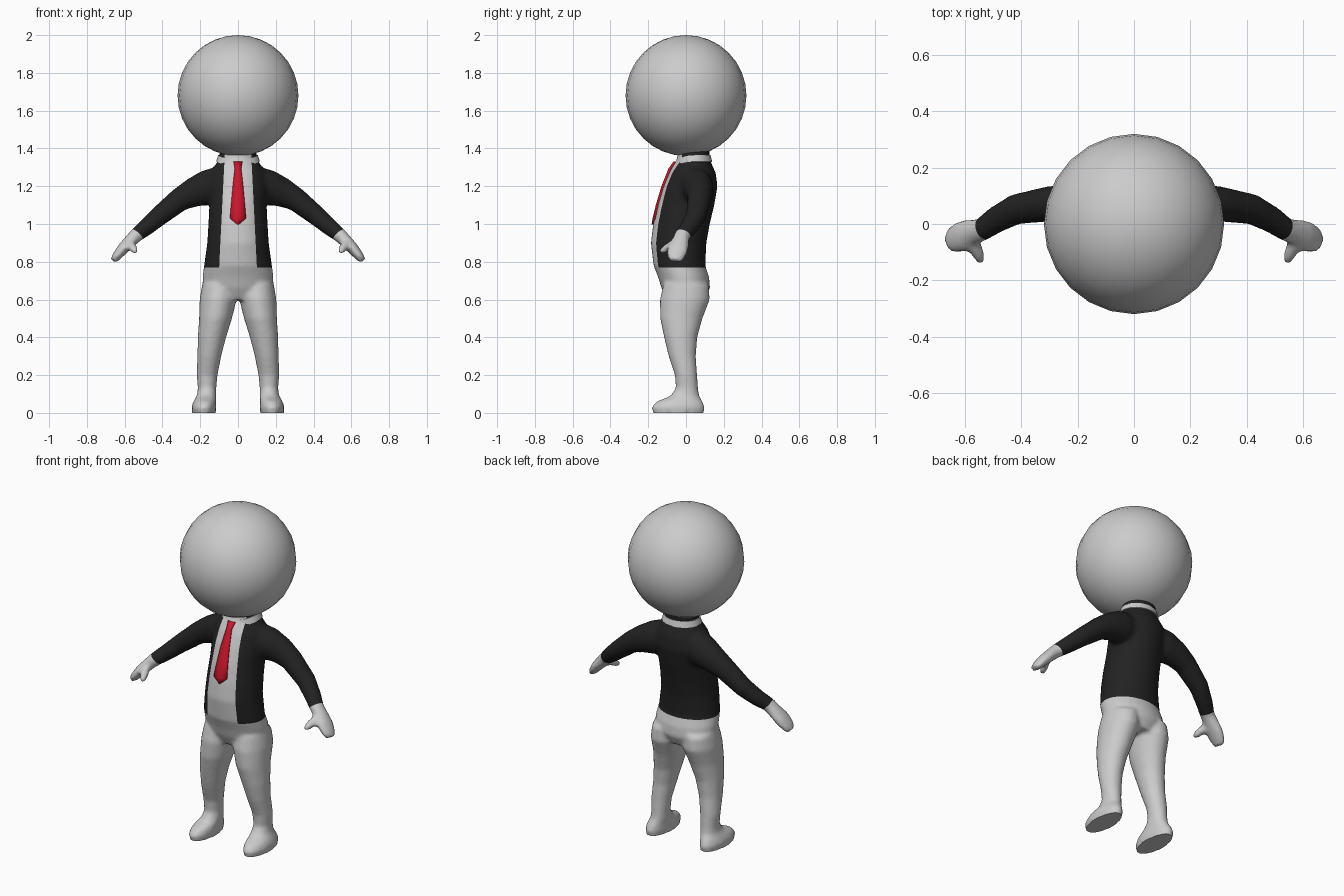
import bpy, bmesh, math
from mathutils import Vector

if "Cube" in bpy.data.objects:
    bpy.data.objects.remove(bpy.data.objects["Cube"])


def material(name, rgb):
    m = bpy.data.materials.new(name)
    m.diffuse_color = (*rgb, 1)
    m.use_nodes = True
    m.node_tree.nodes["Principled BSDF"].inputs["Base Color"].default_value = m.diffuse_color
    return m


GREY = material("light_grey", (0.6, 0.6, 0.6))
BLACK = material("jacket_black", (0.016, 0.016, 0.016))
RED = material("tie_red", (0.62, 0.008, 0.025))


def make_object(name, bm, mats):
    me = bpy.data.meshes.new(name)
    bm.to_mesh(me)
    bm.free()
    for m in mats:
        me.materials.append(m)
    ob = bpy.data.objects.new(name, me)
    bpy.context.collection.objects.link(ob)
    return ob


def smooth(ob, angle):
    bpy.ops.object.select_all(action='DESELECT')
    ob.select_set(True)
    bpy.context.view_layer.objects.active = ob
    bpy.ops.object.shade_smooth_by_angle(angle=math.radians(angle))


def loft(bm, rings, n=32):
    """Closed tube through rings of (centre, axis_a, axis_b)."""
    loops = []
    for c, a, b in rings:
        loops.append([bm.verts.new(c + a * math.cos(t) + b * math.sin(t))
                      for t in (2 * math.pi * i / n for i in range(n))])
    for l0, l1 in zip(loops, loops[1:]):
        for i in range(n):
            j = (i + 1) % n
            bm.faces.new((l0[i], l0[j], l1[j], l1[i]))
    bm.faces.new(loops[0][::-1])
    bm.faces.new(loops[-1])


def flat_rings(rows):
    """Horizontal rings from (z, x, y, rx, ry)."""
    return [(Vector((x, y, z)), Vector((rx, 0, 0)), Vector((0, ry, 0)))
            for z, x, y, rx, ry in rows]


def path_rings(rows, side, across):
    """Rings square to a path, from (x, y, z, width, thickness)."""
    pts = [Vector((side * r[0], r[1], r[2])) for r in rows]
    out = []
    for i, (p, r) in enumerate(zip(pts, rows)):
        t = (pts[min(i + 1, len(pts) - 1)] - pts[max(i - 1, 0)]).normalized()
        u = (across - t * across.dot(t)).normalized()
        out.append((p, u * r[3], t.cross(u) * r[4]))
    return out


# Torso and neck: z, half width, front y, back y
TORSO = [(0.60, 0.13, -0.10, 0.10), (0.66, 0.185, -0.13, 0.128),
         (0.72, 0.188, -0.148, 0.122), (0.78, 0.18, -0.172, 0.102),
         (0.90, 0.163, -0.186, 0.108), (1.0, 0.157, -0.174, 0.126),
         (1.1, 0.152, -0.152, 0.15), (1.2, 0.16, -0.12, 0.167),
         (1.27, 0.15, -0.09, 0.158), (1.31, 0.122, -0.068, 0.14),
         (1.345, 0.1, -0.047, 0.125), (1.42, 0.097, -0.045, 0.125)]
# Leg and foot: z, x, y, rx, ry
LEG = [(0.0, 0.18, -0.04, 0.062, 0.135), (0.03, 0.181, -0.042, 0.066, 0.142),
       (0.06, 0.176, -0.034, 0.06, 0.122), (0.09, 0.166, -0.006, 0.052, 0.076),
       (0.13, 0.164, 0.005, 0.049, 0.059), (0.2, 0.163, 0.0, 0.055, 0.059),
       (0.3, 0.152, -0.02, 0.063, 0.072), (0.4, 0.138, -0.028, 0.075, 0.088),
       (0.5, 0.119, -0.025, 0.087, 0.112), (0.6, 0.105, -0.006, 0.098, 0.132),
       (0.68, 0.1, 0.0, 0.09, 0.12)]
# Arm, hand and thumb: x, y, z, width, thickness
ARM = [(0.08, 0.04, 1.21, 0.09, 0.1), (0.17, 0.065, 1.19, 0.082, 0.093),
       (0.24, 0.073, 1.165, 0.07, 0.077), (0.31, 0.07, 1.128, 0.062, 0.062),
       (0.42, 0.052, 1.04, 0.054, 0.052), (0.49, 0.015, 0.98, 0.047, 0.045),
       (0.54, -0.02, 0.94, 0.041, 0.038), (0.575, -0.03, 0.905, 0.046, 0.034),
       (0.61, -0.043, 0.868, 0.056, 0.031), (0.64, -0.053, 0.832, 0.049, 0.025),
       (0.66, -0.06, 0.806, 0.034, 0.018)]
THUMB = [(0.585, -0.035, 0.905, 0.028, 0.026), (0.565, -0.08, 0.885, 0.025, 0.024),
         (0.55, -0.115, 0.865, 0.022, 0.02), (0.54, -0.138, 0.85, 0.013, 0.013)]

bm = bmesh.new()
loft(bm, flat_rings([(z, 0, (f + b) / 2, w, (b - f) / 2) for z, w, f, b in TORSO]))
for s in (-1, 1):
    loft(bm, flat_rings([(z, s * x, y, rx, ry) for z, x, y, rx, ry in LEG]))
    loft(bm, path_rings(ARM, s, Vector((0, 1, 0))))
    loft(bm, path_rings(THUMB, s, Vector((1, 0, 0))), 16)
bmesh.ops.recalc_face_normals(bm, faces=bm.faces)
body = make_object("body", bm, [GREY, BLACK])

# Fuse the limbs into one smooth skin
rem = body.modifiers.new("fuse", 'REMESH')
rem.mode = 'VOXEL'
rem.voxel_size = 0.012
sm = body.modifiers.new("soften", 'SMOOTH')
sm.factor = 0.5
sm.iterations = 4
bpy.context.view_layer.objects.active = body
body.select_set(True)
for name in ("fuse", "soften"):
    bpy.ops.object.modifier_apply(modifier=name)

# Cut the hem, cuffs and jacket opening, then colour the jacket
HEM = 0.77
CUFF, CUFF_DIR = Vector((0.535, -0.015, 0.945)), Vector((0.62, -0.3, -0.72))
SLOPE = 0.05


def cut(bm, co, no):
    bmesh.ops.bisect_plane(bm, geom=bm.verts[:] + bm.edges[:] + bm.faces[:],
                           dist=0.0005, plane_co=co, plane_no=no)


bm = bmesh.new()
bm.from_mesh(body.data)
for v in bm.verts:
    if v.co.z < 0.009:
        v.co.z = 0
cut(bm, (0, 0, HEM), (0, 0, 1))
for s in (-1, 1):
    flip = Vector((s, 1, 1))
    cut(bm, CUFF * flip, CUFF_DIR * flip)
    cut(bm, (s * 0.1, 0, HEM), (s, 0, SLOPE))
for f in bm.faces:
    c = f.calc_center_median()
    c.x = abs(c.x)
    hand = c.x > 0.4 and (c - CUFF).dot(CUFF_DIR) > 0
    shirt = c.y < 0.03 and c.x < 0.1 - SLOPE * (c.z - HEM)
    f.material_index = int(c.z > HEM and not hand and not shirt)
bm.to_mesh(body.data)
bm.free()
smooth(body, 50)

# Head
bm = bmesh.new()
bmesh.ops.create_uvsphere(bm, u_segments=24, v_segments=16, radius=0.32)
bmesh.ops.translate(bm, verts=bm.verts, vec=(0, 0, 1.68))
smooth(make_object("head", bm, [GREY]), 40)

# Shirt collar: a band around the neck, open at the front and dipping there
bm = bmesh.new()
prev, n = None, 32
for i in range(n + 1):
    t = -math.pi / 2 + 0.2 + (2 * math.pi - 0.4) * i / n
    cx, sy = math.cos(t), math.sin(t)
    z = 1.346 - 0.026 * max(0, -sy) ** 2
    ring = [bm.verts.new((r * cx, 0.039 + (r - 0.016) * sy, z + dz))
            for r, dz in ((0.096, 0.016), (0.106, 0.018), (0.116, -0.016), (0.1, -0.02))]
    if prev:
        for k in range(4):
            j = (k + 1) % 4
            bm.faces.new((prev[k], prev[j], ring[j], ring[k]))
    else:
        bm.faces.new(ring)
    prev = ring
bm.faces.new(prev[::-1])
bmesh.ops.recalc_face_normals(bm, faces=bm.faces)
smooth(make_object("collar", bm, [GREY]), 40)

# Tie: folded strip lying on the chest, with a knot at the top
bm = bmesh.new()
prev = None
for z, y, w in ((1.33, -0.066, 0.024), (1.295, -0.092, 0.017), (1.2, -0.13, 0.028),
                (1.1, -0.16, 0.037), (1.03, -0.177, 0.043), (0.997, -0.182, 0.004)):
    row = [bm.verts.new((x, y + (0.006 if x else 0), z)) for x in (-w, 0, w)]
    if prev:
        for k in (0, 1):
            bm.faces.new((prev[k], row[k], row[k + 1], prev[k + 1]))
    prev = row
tie = make_object("tie", bm, [RED])
sol = tie.modifiers.new("thickness", 'SOLIDIFY')
sol.thickness = 0.009
smooth(tie, 30)
